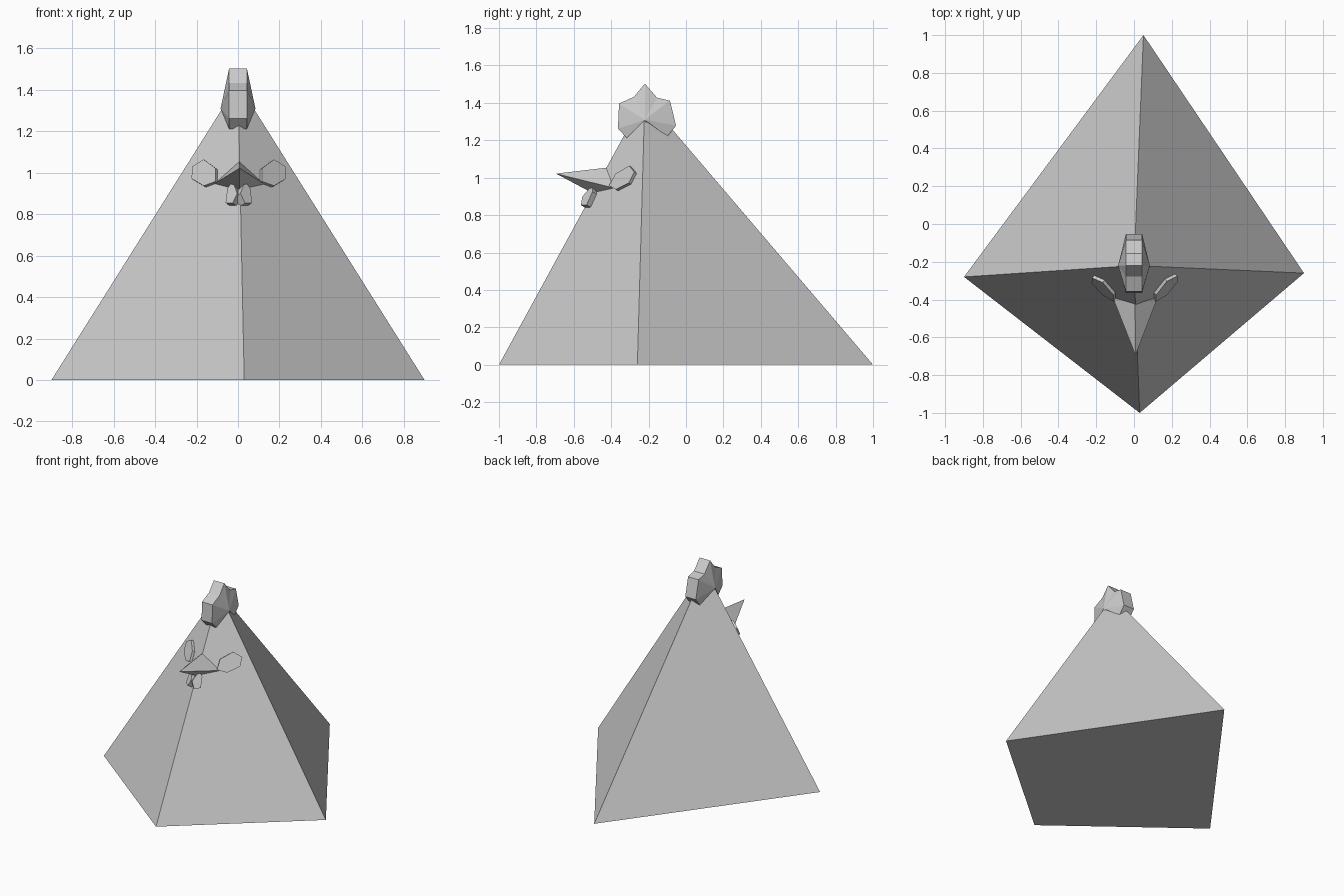
import bpy
from mathutils import Vector

if "Cube" in bpy.data.objects:
    bpy.data.objects.remove(bpy.data.objects["Cube"])

APEX = Vector((0, -0.22, 1.43))
FRONT = Vector((0.03, -1, 0))
LEFT = Vector((-0.9, -0.28, 0))
RIGHT = Vector((0.9, -0.26, 0))
BACK = Vector((0.05, 1, 0))


def make(name, verts, faces):
    mesh = bpy.data.meshes.new(name)
    mesh.from_pydata([tuple(v) for v in verts], [], faces)
    mesh.update()
    obj = bpy.data.objects.new(name, mesh)
    bpy.context.collection.objects.link(obj)
    # consistent outward normals
    import bmesh
    bm = bmesh.new()
    bm.from_mesh(mesh)
    bmesh.ops.recalc_face_normals(bm, faces=bm.faces)
    bm.to_mesh(mesh)
    bm.free()
    return obj


def plate(name, outline, side, out, depth):
    """Flat prism on a front body face; outline is given as seen from the front."""
    corner = RIGHT if side > 0 else LEFT
    n = (FRONT - APEX).cross(corner - APEX).normalized()
    if n.y > 0:
        n = -n
    outer = []
    for x, z in outline:
        px = 0.004 + side * x
        d = n.dot(APEX) + out
        outer.append(Vector((px, (d - n.x * px - n.z * z) / n.y, z)))
    k = len(outer)
    verts = outer + [v - n * depth for v in outer]
    faces = [list(range(k)), list(range(k, 2 * k))]
    faces += [[i, (i + 1) % k, k + (i + 1) % k, k + i] for i in range(k)]
    make(name, verts, faces)


# Pyramid body
make("body", [FRONT, RIGHT, BACK, LEFT, APEX],
     [[3, 2, 1, 0], [0, 1, 4], [1, 2, 4], [2, 3, 4], [3, 0, 4]])

# Comb: star rim with raised hubs on both sides
rim = [(-0.22, 1.503), (-0.155, 1.428), (-0.086, 1.412), (-0.053, 1.278),
       (-0.10, 1.22), (-0.16, 1.26), (-0.22, 1.2), (-0.273, 1.278),
       (-0.316, 1.212), (-0.364, 1.262), (-0.358, 1.396), (-0.278, 1.433)]
k = len(rim)
verts = [(s * 0.043, y, z) for s in (-1, 1) for y, z in rim]
verts += [(-0.084, -0.22, 1.31), (0.084, -0.22, 1.31)]
faces = []
for i in range(k):
    j = (i + 1) % k
    faces += [[i, j, k + j, k + i], [i, j, 2 * k], [k + i, k + j, 2 * k + 1]]
make("comb", verts, faces)

# Beak: tip, top, sides, underside
make("beak", [(0.008, -0.695, 1.022), (0.006, -0.42, 1.054), (0.125, -0.39, 0.946),
              (0.006, -0.47, 0.902), (-0.112, -0.39, 0.948), (0.006, -0.36, 0.95)],
     [[0, 1, 2], [0, 2, 3], [0, 3, 4], [0, 4, 1],
      [5, 2, 1], [5, 3, 2], [5, 4, 3], [5, 1, 4]])

# Eyes and wattles, one on each front face
eye = [(0.113, 1.022), (0.17, 1.064), (0.225, 1.03),
       (0.228, 0.972), (0.17, 0.937), (0.113, 0.958)]
wattle = [(0.03, 0.96), (0.055, 0.925), (0.064, 0.855), (0.03, 0.853), (0.008, 0.9)]
for side, label in ((1, "right"), (-1, "left")):
    plate(label + "_eye", eye, side, 0.018, 0.03)
    plate(label + "_wattle", wattle, side, 0.032, 0.05)
